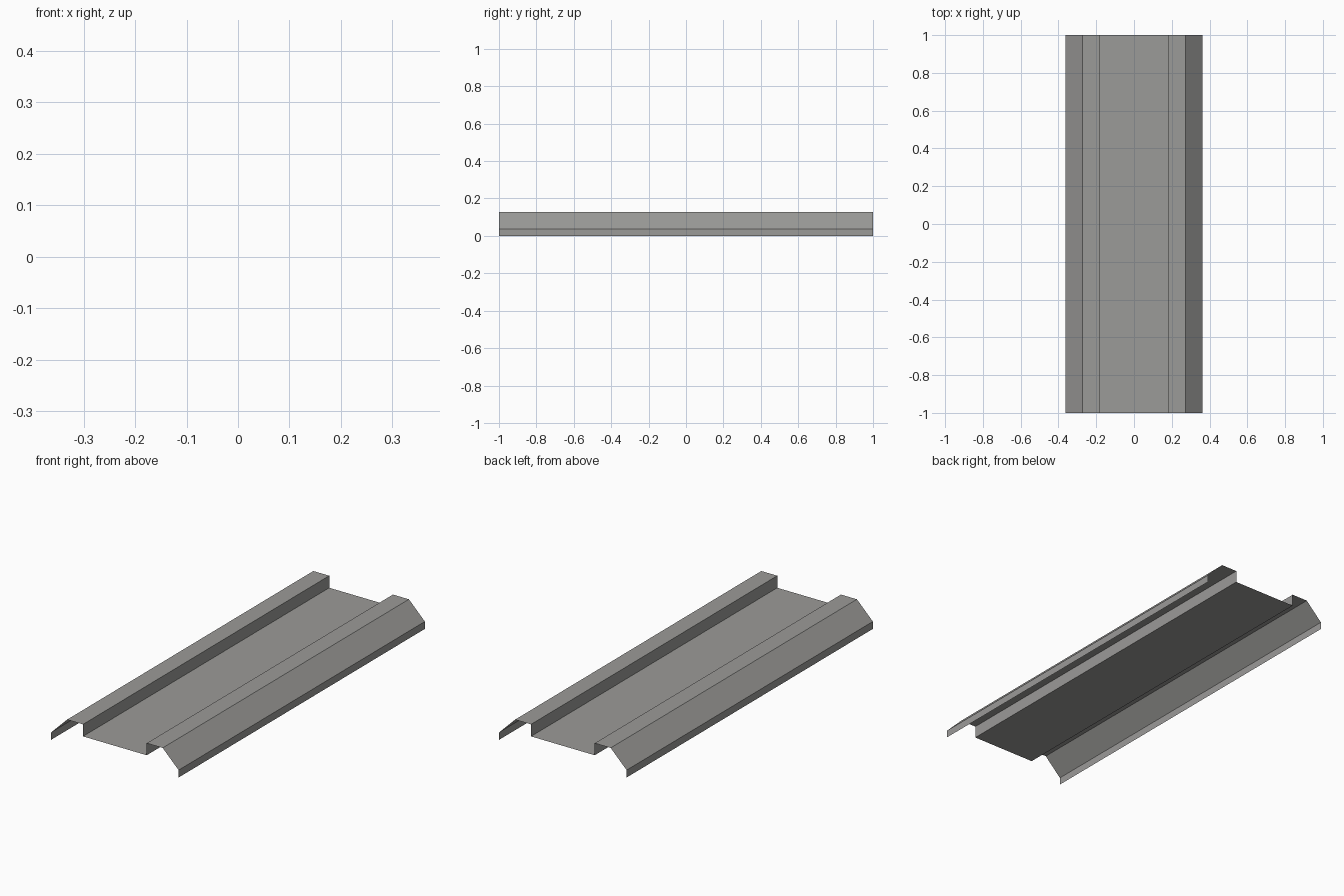
import bpy
import bmesh

if "Cube" in bpy.data.objects:
    bpy.data.objects.remove(bpy.data.objects["Cube"])

LENGTH = 2.0
STEP = 0.0906          # horizontal module of the folded sheet
RIDGE, FLOOR, LIP = 0.128, 0.066, 0.038

# Right half of the cross-section (x, z), from floor edge out to hanging lip
half = [(2 * STEP, FLOOR), (2 * STEP, RIDGE), (3 * STEP, RIDGE),
        (4 * STEP, LIP), (4 * STEP, 0.0)]
profile = [(-x, z) for x, z in reversed(half)] + half

metal = bpy.data.materials.new("grey_sheet_metal")
metal.diffuse_color = (0.33, 0.325, 0.315, 1.0)
metal.use_nodes = True
metal.node_tree.nodes["Principled BSDF"].inputs["Base Color"].default_value = metal.diffuse_color

# Thin folded sheet: open profile swept along y
bm = bmesh.new()
front = [bm.verts.new((x, -LENGTH / 2, z)) for x, z in profile]
back = [bm.verts.new((x, LENGTH / 2, z)) for x, z in profile]
for i in range(len(profile) - 1):
    bm.faces.new((front[i], front[i + 1], back[i + 1], back[i]))

mesh = bpy.data.meshes.new("folded_panel")
bm.to_mesh(mesh)
bm.free()
mesh.materials.append(metal)
panel = bpy.data.objects.new("folded_panel", mesh)
bpy.context.collection.objects.link(panel)
